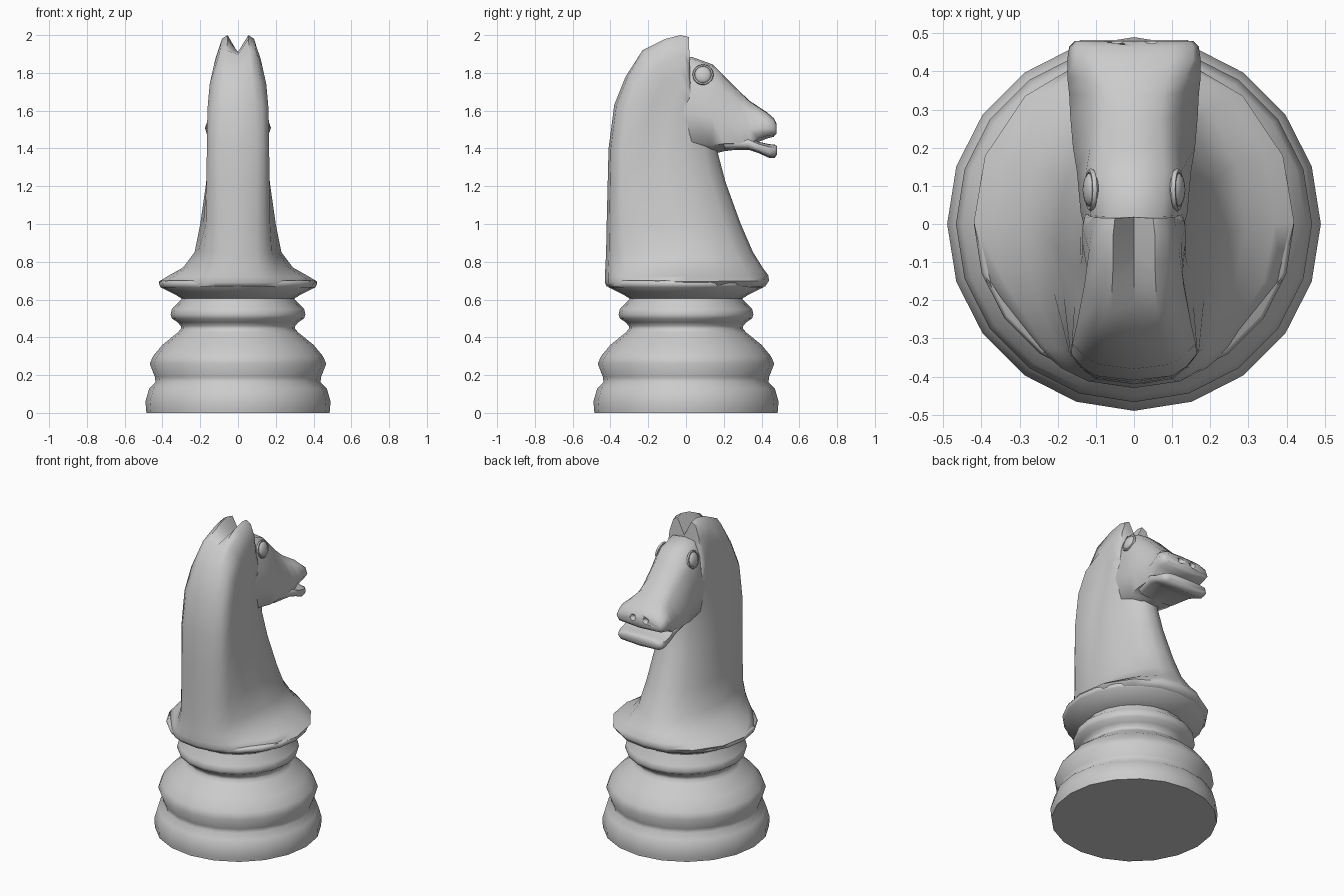
import bpy, bmesh, math
from mathutils import Vector, Matrix

default = bpy.data.objects.get("Cube")
if default:
    bpy.data.objects.remove(default)


def finish(name, bm, angle=65):
    """Turn a bmesh into a smooth-shaded object."""
    bmesh.ops.recalc_face_normals(bm, faces=bm.faces)
    mesh = bpy.data.meshes.new(name)
    bm.to_mesh(mesh)
    bm.free()
    obj = bpy.data.objects.new(name, mesh)
    bpy.context.collection.objects.link(obj)
    bpy.ops.object.select_all(action='DESELECT')
    obj.select_set(True)
    bpy.context.view_layer.objects.active = obj
    bpy.ops.object.shade_smooth_by_angle(angle=math.radians(angle))
    return obj


def loft(name, rings):
    """Bridge closed rings of equal size and cap both ends."""
    bm = bmesh.new()
    loops = [[bm.verts.new(p) for p in ring] for ring in rings]
    n = len(loops[0])
    for a, b in zip(loops, loops[1:]):
        for i in range(n):
            j = (i + 1) % n
            bm.faces.new((a[i], a[j], b[j], b[i]))
    bm.faces.new(loops[0])
    bm.faces.new(loops[-1])
    return finish(name, bm)


def mirrored(half):
    """Close a half outline that starts and ends on the centre plane."""
    return half + [Vector((-p.x, p.y, p.z)) for p in half[-2:0:-1]]


def lathe(name, profile, sides=20):
    rings = []
    for r, z in profile:
        turn = [2 * math.pi * i / sides for i in range(sides)]
        rings.append([(r * math.cos(t), r * math.sin(t), z) for t in turn])
    return loft(name, rings)


# Turned base and the underside of the collar
lathe("base", [(.485, 0), (.487, .02), (.49, .06), (.47, .13), (.437, .163),
               (.44, .19), (.467, .26), (.45, .3), (.4, .36), (.32, .425),
               (.302, .445), (.303, .46), (.32, .48), (.35, .5), (.357, .52),
               (.35, .55), (.3, .6), (.3, .64)])
lathe("collar", [(.29, .6), (.33, .625), (.41, .665), (.42, .685), (.41, .7)])

# Neck ribs: mane y, z, throat y, z, groove depth, ridge, corner, middle widths
ribs = [
    (-.42, .67, .42, .67, 0, .12, .25, .4),
    (-.43, .69, .44, .7, 0, .12, .25, .42),
    (-.43, .72, .435, .73, 0, .12, .23, .37),
    (-.427, .77, .405, .77, 0, .11, .2, .29),
    (-.423, .85, .355, .85, 0, .1, .178, .23),
    (-.42, 1, .29, 1, 0, .1, .17, .2),
    (-.415, 1.2, .21, 1.22, 0, .1, .167, .17),
    (-.41, 1.4, .17, 1.37, 0, .1, .165, .15),
    (-.38, 1.63, .17, 1.42, 0, .09, .162, .14),
    (-.32, 1.78, .16, 1.45, 0, .075, .15, .135),
    (-.23, 1.92, .13, 1.47, .05, .06, .13, .135),
    (-.11, 1.98, .09, 1.49, .14, .055, .118, .135),
    (-.03, 2, .06, 1.5, .19, .055, .11, .13),
    (.015, 1.99, .03, 1.52, .21, .05, .105, .12),
]
rings = []
for my, mz, ty, tz, groove, ridge, corner, middle in ribs:
    mane, throat = Vector((0, my, mz)), Vector((0, ty, tz))

    def at(x, t):
        return mane.lerp(throat, t) + Vector((x, 0, 0))

    start = 0 if groove else .02
    rings.append(mirrored(
        [at(0, groove), at(ridge, start), at(ridge * .45 + corner * .55, start + .04),
         at(corner, .2 if groove else .12), at(middle * .92, .32), at(middle, .5),
         at(middle * .93, .7), at(middle * .68, .88), at(middle * .35, .975), at(0, 1)]))
loft("neck", rings)


def snout(name, stations):
    """Loft along y from stations: y, top, bottom, upper width, lower width."""
    rings = []
    for y, top, low, upper, lower in stations:
        h = top - low
        rings.append(mirrored([Vector(p) for p in (
            (0, y, top), (upper * .65, y, top - h * .02), (upper, y, top - h * .2),
            (lower, y, top - h * .6), (lower * .88, y, low + h * .1), (0, y, low))]))
    return loft(name, rings)


# Head with upper lip, and the lower jaw
head = snout("head", [
    (-.13, 1.84, 1.43, .09, .1), (.03, 1.885, 1.385, .115, .14),
    (.14, 1.845, 1.37, .125, .15), (.2, 1.785, 1.385, .115, .16),
    (.28, 1.705, 1.395, .108, .167), (.34, 1.65, 1.4, .115, .17),
    (.385, 1.62, 1.435, .135, .175), (.43, 1.59, 1.453, .155, .175),
    (.465, 1.56, 1.462, .155, .17), (.48, 1.53, 1.48, .145, .155)])
snout("lower_jaw", [
    (.2, 1.47, 1.39, .12, .13), (.33, 1.46, 1.393, .155, .16),
    (.385, 1.435, 1.375, .16, .165), (.44, 1.423, 1.35, .16, .165),
    (.47, 1.42, 1.35, .15, .155), (.483, 1.412, 1.37, .135, .14)])

# Nostrils hollowed out of the muzzle
bm = bmesh.new()
for side in (-1, 1):
    bmesh.ops.create_uvsphere(bm, u_segments=12, v_segments=8, radius=.02,
                              matrix=Matrix.Translation((side * .045, .482, 1.525)))
cutter = finish("nostril_cutter", bm)
cutter.hide_render = True
cutter.hide_set(True)
cut = head.modifiers.new("nostrils", 'BOOLEAN')
cut.object = cutter
cut.operation = 'DIFFERENCE'
cut.solver = 'EXACT'

# Eyes with thin lids, set nearly flush
for side, label in ((1, "left"), (-1, "right")):
    place = (side * .113, .09, 1.79)
    tilt = Matrix.Rotation(side * math.radians(-12), 4, 'Y')
    bm = bmesh.new()
    bmesh.ops.create_uvsphere(bm, u_segments=16, v_segments=10, radius=.045)
    bmesh.ops.scale(bm, vec=(.45, 1, 1), verts=bm.verts)
    bmesh.ops.transform(bm, matrix=Matrix.Translation(place) @ tilt, verts=bm.verts)
    finish(label + "_eye", bm)
    bpy.ops.mesh.primitive_torus_add(
        location=place, rotation=(0, math.radians(90 - side * 12), 0),
        major_segments=20, minor_segments=6, major_radius=.049, minor_radius=.007)
    lid = bpy.context.object
    lid.name = label + "_eyelid"
    bpy.ops.object.shade_smooth_by_angle(angle=math.radians(60))
